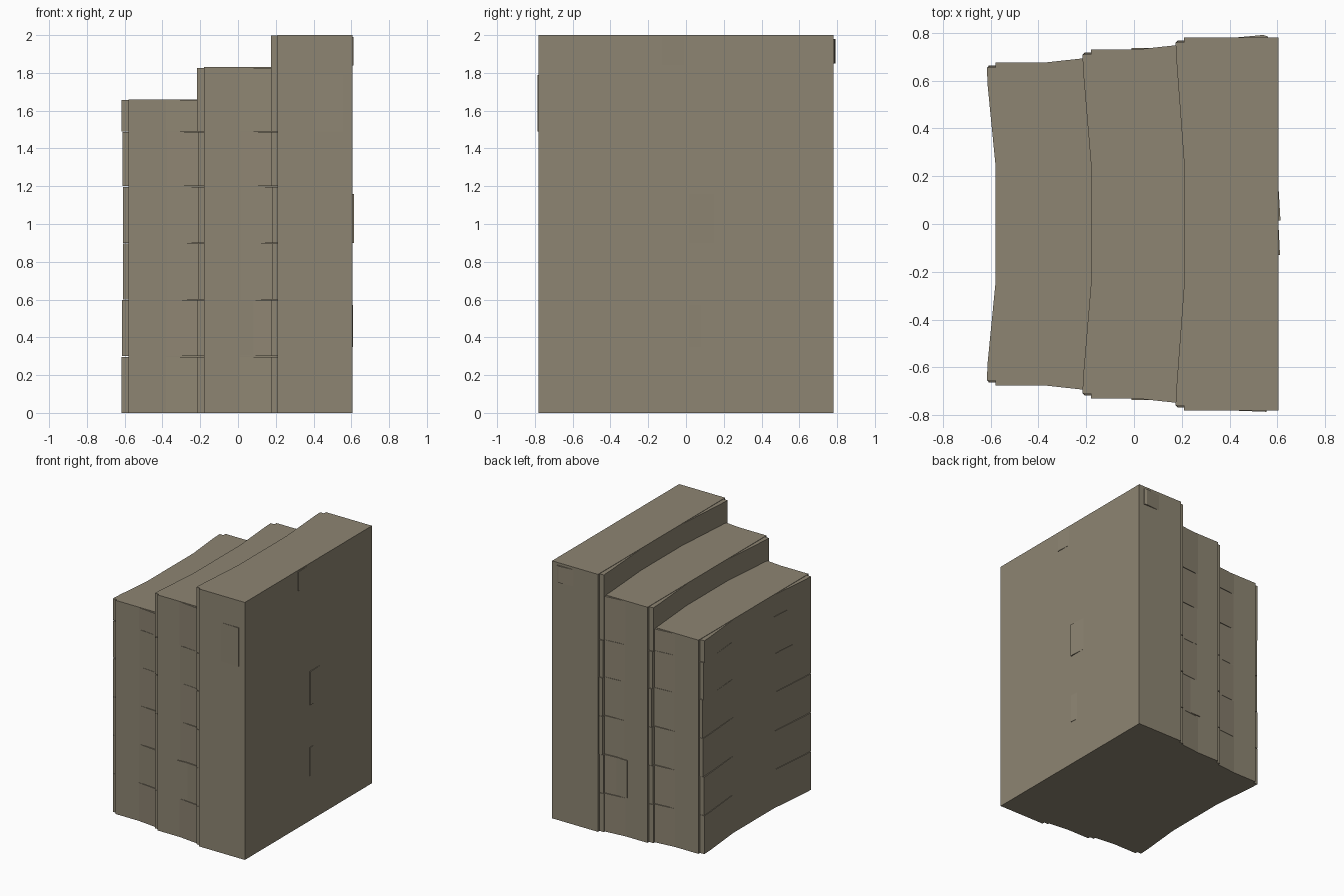
import bpy
import bmesh

cube = bpy.data.objects.get("Cube")
if cube:
    bpy.data.objects.remove(cube, do_unlink=True)

stone = bpy.data.materials.new("weathered stone")
stone.use_nodes = True
COLOUR = (0.27, 0.235, 0.17, 1)
stone.diffuse_color = COLOUR
shader = stone.node_tree.nodes["Principled BSDF"]
shader.inputs["Base Color"].default_value = COLOUR
shader.inputs["Roughness"].default_value = 0.9


def prism(name, outline, low, high):
    """Extrude a plan outline from one height to another."""
    bm = bmesh.new()
    face = bm.faces.new([bm.verts.new((x, y, low)) for x, y in outline])
    top = bmesh.ops.extrude_face_region(bm, geom=[face])["geom"]
    for v in top:
        if isinstance(v, bmesh.types.BMVert):
            v.co.z = high
    bmesh.ops.recalc_face_normals(bm, faces=bm.faces)
    mesh = bpy.data.meshes.new(name)
    bm.to_mesh(mesh)
    bm.free()
    mesh.materials.append(stone)
    obj = bpy.data.objects.new(name, mesh)
    bpy.context.collection.objects.link(obj)
    return obj


def box(name, x0, x1, y0, y1, low, high):
    return prism(name, [(x0, y0), (x1, y0), (x1, y1), (x0, y1)], low, high)


# Stepped slabs: name, right edge, left edge, half depth, height
slabs = [("low", -0.58, -0.18, 0.675, 1.66),
         ("middle", -0.18, 0.21, 0.73, 1.83),
         ("tall", 0.21, 0.605, 0.78, 2.0)]
for name, x0, x1, depth, height in slabs:
    box(name + "_slab", x0, x1, -depth, depth, 0, height)

# Splayed courses that curve each stepped side outward at both ends
levels = [0, 0.3, 0.6, 0.9, 1.2, 1.49]
shifts = [0, 0.002, 0.006, 0.008, 0.004, 0]
for name, x0, x1, depth, height in slabs:
    tops = levels[1:] + [height]
    for i, (low, high) in enumerate(zip(levels, tops)):
        for side, end in ((-1, "front"), (1, "back")):
            out = x0 - 0.036 + shifts[i]
            y = side * (depth - 0.02 + shifts[i])
            prism(f"{name}_{end}_splay_{i}",
                  [(x0 + 0.02, y), (out, y), (out + 0.004, y - side * 0.08),
                   (x0, side * 0.25), (x0 + 0.02, side * 0.25)],
                  low, high - 0.003)

# Thin wedge panels flaring on the end walls beside each step
for name, x0, x1, depth, height in slabs[:2]:
    tops = levels[1:] + [height]
    for i, (low, high) in enumerate(zip(levels, tops)):
        for side, end in ((-1, "front"), (1, "back")):
            start = x1 - 0.2 + shifts[i]
            prism(f"{name}_{end}_panel_{i}",
                  [(start, side * (depth - 0.02)), (start, side * depth),
                   (x1 - 0.035, side * (depth + 0.018 - shifts[i])),
                   (x1 + 0.01, side * (depth + 0.018 - shifts[i])),
                   (x1 + 0.01, side * (depth - 0.02))],
                  low, high - 0.003)

# Raised square panels on the middle slab
for side, end in ((-1, "front"), (1, "back")):
    y = sorted((side * 0.70, side * 0.737))
    box(f"middle_{end}_raised_panel", -0.01, 0.21, y[0], y[1], 0.305, 0.595)

# Shallow slanting stones on the flat tall side
for i, (y0, y1, low, high, out) in enumerate([
        (0.015, 0.15, 0.9, 1.16, 0.008), (0.015, 0.08, 0.35, 0.57, 0.005),
        (-0.13, -0.01, 1.84, 1.99, 0.006)]):
    prism(f"side_stone_{i}", [(0.59, y0), (0.605 + out, y0),
                              (0.605, y1), (0.59, y1)], low, high)

# Shallow stones at the ends of the tall slab
prism("tall_front_stone", [(0.4, -0.78), (0.555, -0.786), (0.555, -0.77)], 1.49, 1.79)
prism("tall_back_stone", [(0.42, 0.78), (0.54, 0.791), (0.56, 0.785), (0.56, 0.77)], 1.85, 1.98)
